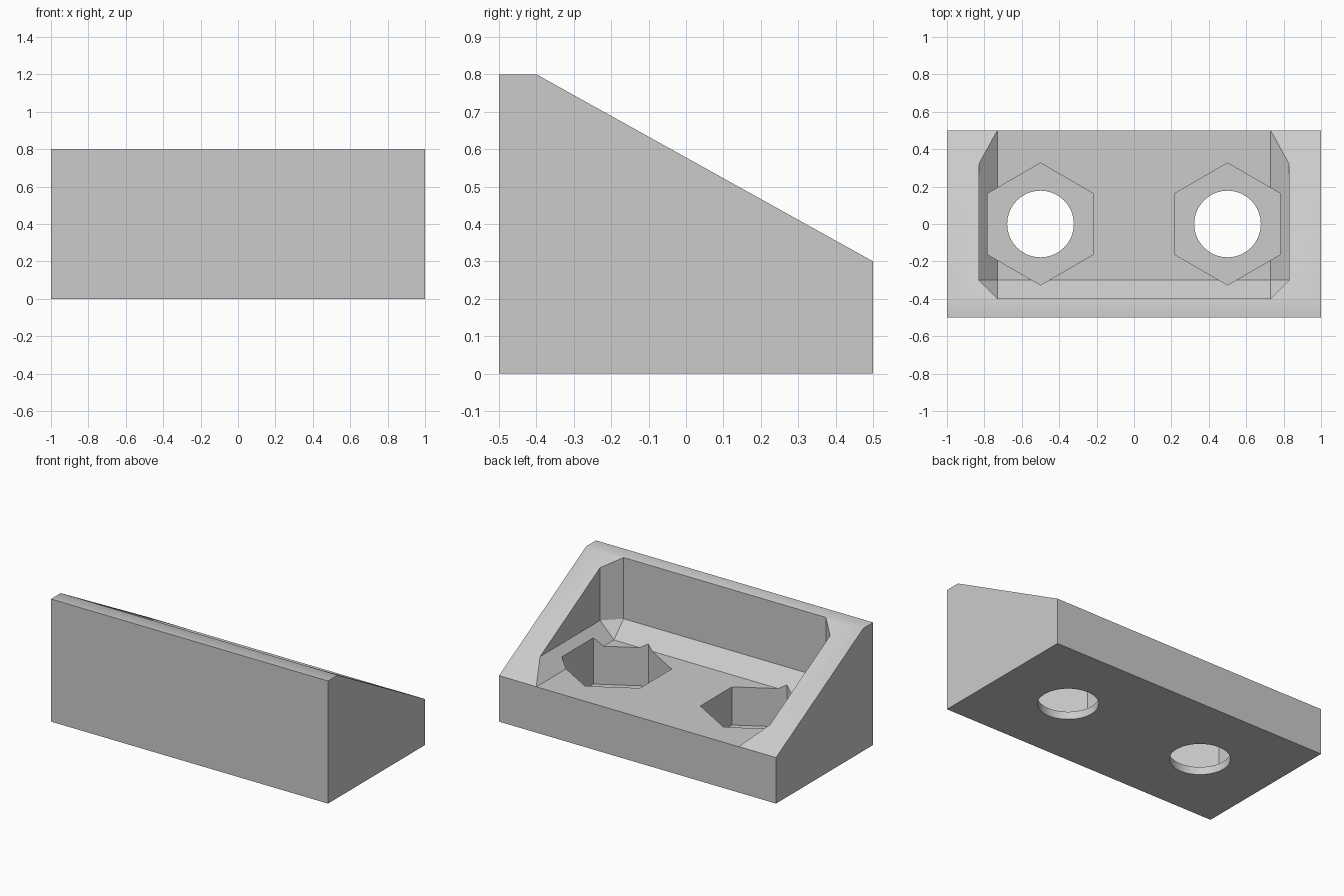
import bpy
import bmesh
import math

if "Cube" in bpy.data.objects:
    bpy.data.objects.remove(bpy.data.objects["Cube"], do_unlink=True)

grey = bpy.data.materials.new("plain grey")
grey.use_nodes = True
colour = (0.6, 0.6, 0.6, 1)
grey.diffuse_color = colour
grey.node_tree.nodes["Principled BSDF"].inputs["Base Color"].default_value = colour


def hull(name, points):
    """Convex solid around a handful of corner points."""
    bm = bmesh.new()
    for p in points:
        bm.verts.new(p)
    bmesh.ops.convex_hull(bm, input=bm.verts)
    bmesh.ops.dissolve_limit(bm, angle_limit=0.01, verts=bm.verts, edges=bm.edges)
    bmesh.ops.recalc_face_normals(bm, faces=bm.faces)
    mesh = bpy.data.meshes.new(name)
    bm.to_mesh(mesh)
    bm.free()
    obj = bpy.data.objects.new(name, mesh)
    bpy.context.collection.objects.link(obj)
    mesh.materials.append(grey)
    return obj


def prism(name, sides, radius, x, bottom, top):
    """Upright prism whose first corner points along y."""
    ring = [(x + radius * math.sin(math.tau * i / sides),
             radius * math.cos(math.tau * i / sides)) for i in range(sides)]
    return hull(name, [(px, py, z) for px, py in ring for z in (bottom, top)])


# Wedge body: side profile stretched across the width
profile = [(-0.5, 0), (0.5, 0), (0.5, 0.3), (-0.4, 0.8), (-0.5, 0.8)]
body = hull("wedge_body", [(x, y, z) for x in (-1, 1) for y, z in profile])

# Chamfered pocket, open at the top and the back
corners = []
for s in (-1, 1):
    corners += [(s * 0.73, y, 0.299) for y in (-0.3, 0.7)]
    for z in (0.4, 1):
        corners += [(s * 0.73, -0.399, z), (s * 0.83, -0.3, z), (s * 0.83, 0.7, z)]
cutters = [hull("pocket_cutter", corners)]

# Hexagonal nut recesses with round bolt holes
for side, x in (("right", -0.5), ("left", 0.5)):
    cutters.append(prism(side + "_nut_cutter", 6, 0.326, x, 0.05, 0.6))
    cutters.append(prism(side + "_bolt_cutter", 64, 0.178, x, -0.1, 0.2))

bpy.ops.object.select_all(action="DESELECT")
body.select_set(True)
bpy.context.view_layer.objects.active = body
for cutter in cutters:
    mod = body.modifiers.new(cutter.name, "BOOLEAN")
    mod.operation = "DIFFERENCE"
    mod.solver = "EXACT"
    mod.object = cutter
    bpy.ops.object.modifier_apply(modifier=mod.name)
    bpy.data.objects.remove(cutter, do_unlink=True)

bpy.ops.object.shade_smooth_by_angle(angle=math.radians(30))
